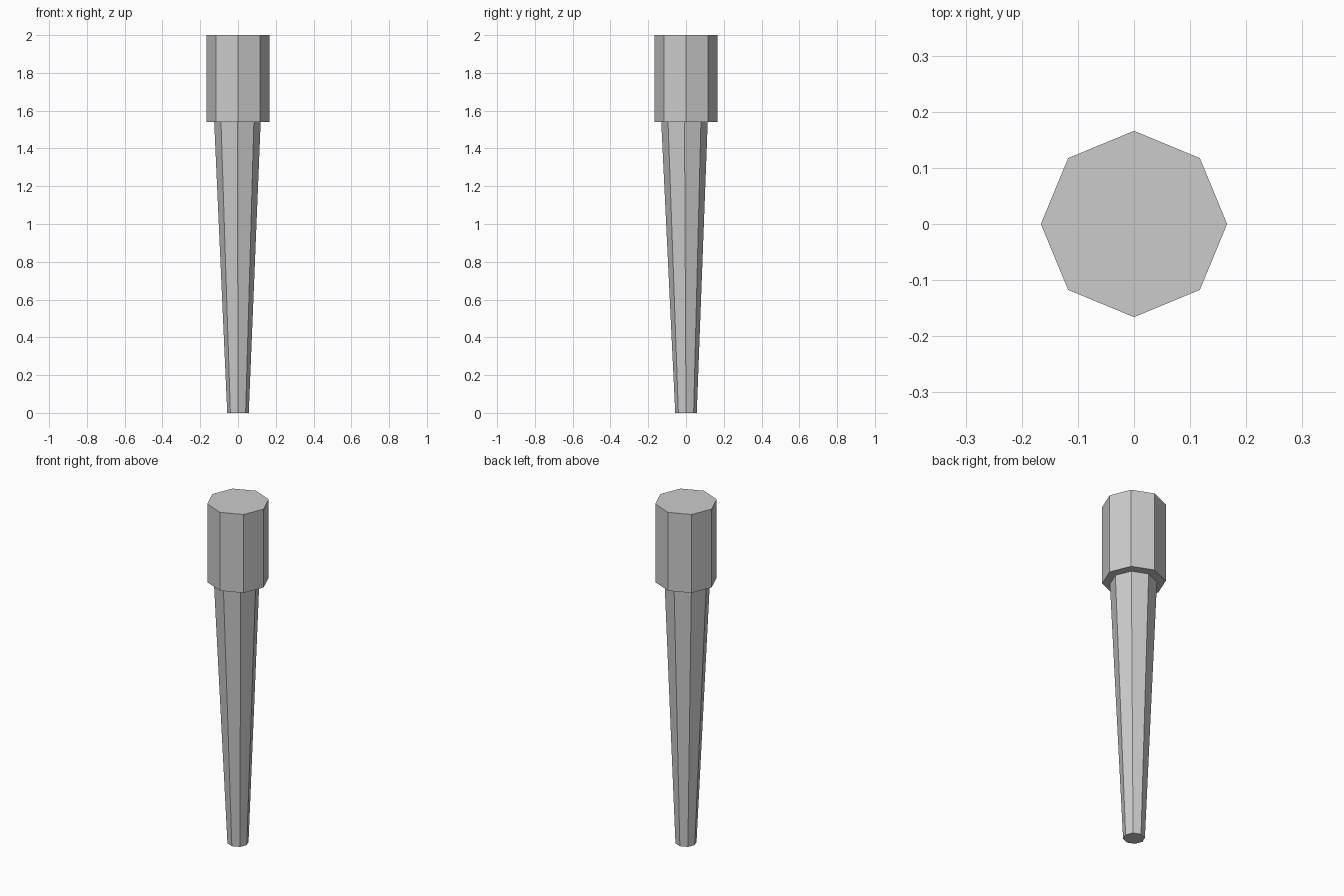
import bpy, bmesh
from math import cos, sin, pi

if "Cube" in bpy.data.objects:
    bpy.data.objects.remove(bpy.data.objects["Cube"])

SIDES = 8


def octagonal_part(name, bottom, top):
    """Closed eight-sided prism; each end is (x, y, z, radius)."""
    bm = bmesh.new()
    rings = []
    for x, y, z, r in (bottom, top):
        rings.append([bm.verts.new((x + r * cos(2 * pi * i / SIDES),
                                    y + r * sin(2 * pi * i / SIDES), z))
                      for i in range(SIDES)])
    low, high = rings
    for i in range(SIDES):
        j = (i + 1) % SIDES
        bm.faces.new((low[i], low[j], high[j], high[i]))
    bm.faces.new(low[::-1])
    bm.faces.new(high)
    mesh = bpy.data.meshes.new(name)
    bm.to_mesh(mesh)
    bm.free()
    obj = bpy.data.objects.new(name, mesh)
    bpy.context.collection.objects.link(obj)
    return obj


# Tapered shaft, leaning very slightly off the head's axis
octagonal_part("shaft", (0, 0, 0, 0.057), (-0.003, -0.008, 1.54, 0.123))

# Straight head
octagonal_part("head", (0, 0, 1.54, 0.166), (0, 0, 2.0, 0.166))
